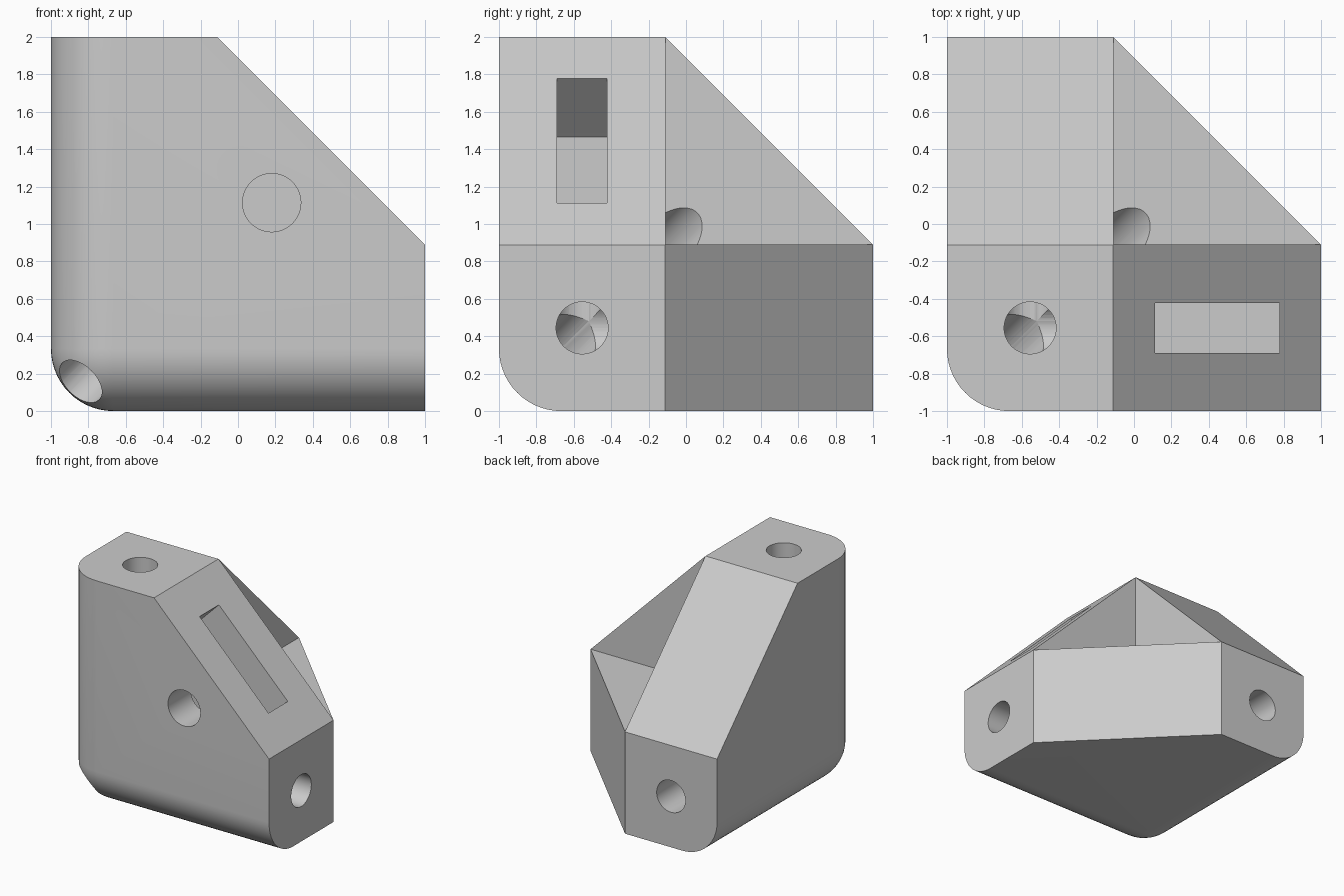
import bpy, bmesh, math
from mathutils import Vector, Matrix

if "Cube" in bpy.data.objects:
    bpy.data.objects.remove(bpy.data.objects["Cube"])

T = 8 / 9                            # arm thickness
MID = T / 2                          # centre line of the arms
CORNER = Vector((-1, -1, 0))         # outer corner of the bracket
HOLE_R = 0.139
AXES = [Vector((1, 0, 0)), Vector((0, 1, 0)), Vector((0, 0, 1))]

grey = bpy.data.materials.new("plain_grey")
grey.use_nodes = True
grey.diffuse_color = (0.6, 0.6, 0.6, 1)
grey.node_tree.nodes["Principled BSDF"].inputs["Base Color"].default_value = (0.6, 0.6, 0.6, 1)


def make_object(name, bm):
    bmesh.ops.recalc_face_normals(bm, faces=bm.faces[:])
    mesh = bpy.data.meshes.new(name)
    bm.to_mesh(mesh)
    bm.free()
    mesh.materials.append(grey)
    obj = bpy.data.objects.new(name, mesh)
    bpy.context.collection.objects.link(obj)
    return obj


def box(bm, low, high):
    low, high = Vector(low), Vector(high)
    size = Matrix.Diagonal((high - low).to_4d())
    bmesh.ops.create_cube(bm, size=1, matrix=Matrix.Translation((low + high) / 2) @ size)


def rod(name, start, end, radius):
    bm = bmesh.new()
    start, end = Vector(start), Vector(end)
    turn = (end - start).to_track_quat("Z", "Y").to_matrix().to_4x4()
    bmesh.ops.create_cone(bm, cap_ends=True, segments=48, radius1=radius, radius2=radius,
                          depth=(end - start).length,
                          matrix=Matrix.Translation((start + end) / 2) @ turn)
    return make_object(name, bm)


# Block with three rounded edges meeting at the outer corner
bm = bmesh.new()
box(bm, CORNER, (1, 1, 2))
tip = min(bm.verts, key=lambda v: (v.co - CORNER).length)
bmesh.ops.bevel(bm, geom=list(tip.link_edges), offset=1 / 3, segments=14,
                profile=0.5, affect="EDGES", clamp_overlap=True)

# Sloping cut between each pair of arms
for a, b in ((0, 1), (0, 2), (1, 2)):
    cut = bmesh.ops.bisect_plane(bm, geom=bm.verts[:] + bm.edges[:] + bm.faces[:], dist=1e-5,
                                 plane_co=CORNER + AXES[a] * 2 + AXES[b] * T,
                                 plane_no=AXES[a] + AXES[b], clear_outer=True)
    rim = [e for e in cut["geom_cut"] if isinstance(e, bmesh.types.BMEdge) and e.is_boundary]
    bmesh.ops.contextual_create(bm, geom=rim)
bracket = make_object("corner_bracket", bm)

cutters = []

# Open inner corner
bm = bmesh.new()
inner = CORNER + Vector((T, T, T)) + Vector((0.001, 0.001, 0.001))
box(bm, inner, (3, 3, 4))
cutters.append(make_object("inner_corner_cutter", bm))

# Bolt holes down the arms
centre = CORNER + Vector((MID, MID, MID))
for axis, label in zip(AXES, ("side", "back", "top")):
    cutters.append(rod(label + "_hole_cutter", centre, centre + axis * 2, HOLE_R))

# Diagonal hole through the corner
diagonal = Vector((1, 1, 1))
cutters.append(rod("diagonal_hole_cutter", CORNER - diagonal * 0.3, CORNER + diagonal * 1.3, HOLE_R))

# Nut pocket entering through the front slope
outline = [(-0.2, 0.76), (0.777, 0.76), (0.777, 1.112), (0.98, 1.315),
           (0.315, 1.98), (0.111, 1.777), (-0.2, 1.466)]
bm = bmesh.new()
face = bm.faces.new([bm.verts.new((x, -0.689, z)) for x, z in outline])
pulled = bmesh.ops.extrude_face_region(bm, geom=[face], use_keep_orig=True)
bmesh.ops.translate(bm, vec=(0, 0.267, 0),
                    verts=[v for v in pulled["geom"] if isinstance(v, bmesh.types.BMVert)])
cutters.append(make_object("nut_pocket_cutter", bm))

# Front screw hole into the pocket
cutters.append(rod("front_hole_cutter", (0.18, -1.2, 1.114), (0.18, -0.55, 1.114), 0.156))

# Carve everything out, then drop the cutters
bpy.context.view_layer.objects.active = bracket
for cutter in cutters:
    cutter.hide_render = True
    mod = bracket.modifiers.new(cutter.name, "BOOLEAN")
    mod.operation = "DIFFERENCE"
    mod.solver = "EXACT"
    mod.object = cutter
    bpy.ops.object.modifier_apply(modifier=mod.name)
    bpy.data.objects.remove(cutter)

# Smooth the rounded edges and holes, keep the flat faces crisp
bpy.context.view_layer.update()
bpy.ops.object.select_all(action="DESELECT")
bracket.select_set(True)
bpy.ops.object.shade_smooth_by_angle(angle=math.radians(25))
